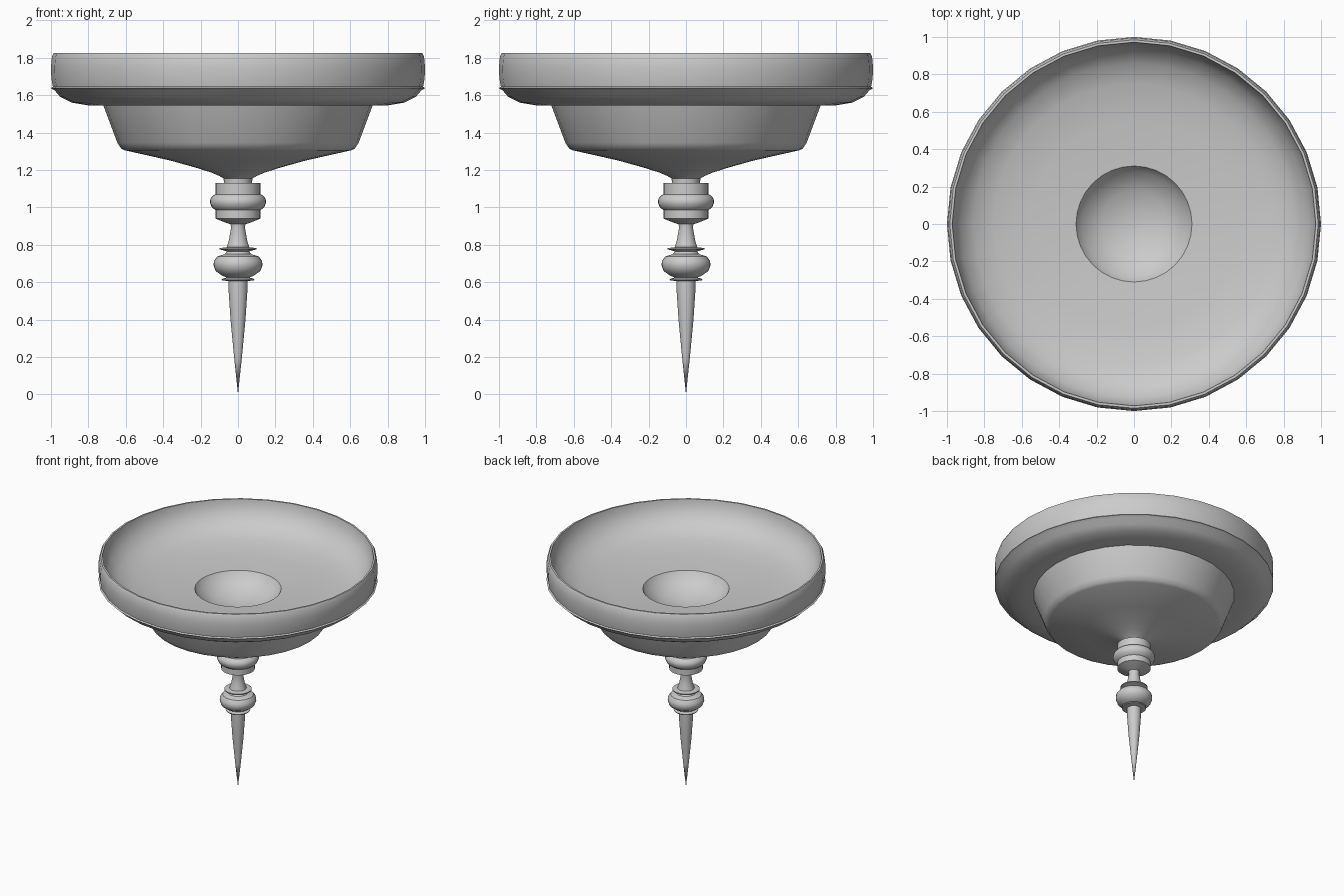
import bpy, bmesh, math

SEG = 32


def lathe(name, profile, angle=35):
    """Spin an (r, z) profile around the z axis."""
    bm = bmesh.new()
    rings = []
    for r, z in profile:
        if r == 0:
            rings.append([bm.verts.new((0, 0, z))])
        else:
            rings.append([bm.verts.new((r * math.cos(2 * math.pi * i / SEG),
                                        r * math.sin(2 * math.pi * i / SEG), z))
                          for i in range(SEG)])
    for a, b in zip(rings, rings[1:]):
        for i in range(SEG):
            j = (i + 1) % SEG
            if len(a) == 1:
                bm.faces.new((a[0], b[j], b[i]))
            elif len(b) == 1:
                bm.faces.new((a[i], a[j], b[0]))
            else:
                bm.faces.new((a[i], a[j], b[j], b[i]))
    mesh = bpy.data.meshes.new(name)
    bm.to_mesh(mesh)
    bm.free()
    obj = bpy.data.objects.new(name, mesh)
    bpy.context.collection.objects.link(obj)
    bpy.ops.object.select_all(action='DESELECT')
    obj.select_set(True)
    bpy.context.view_layer.objects.active = obj
    bpy.ops.object.shade_smooth_by_angle(angle=math.radians(angle))
    return obj


# Long pointed spike
lathe("spike", [(0, 0), (0.021, 0.2), (0.04, 0.4), (0.05, 0.55), (0.05, 0.605)])

# Lower knob between two thin discs
lathe("lower_knob", [
    (0.05, 0.605), (0.085, 0.61), (0.088, 0.617), (0.06, 0.625),
    (0.085, 0.635), (0.12, 0.66), (0.131, 0.69), (0.128, 0.715),
    (0.11, 0.738), (0.07, 0.75), (0.06, 0.765), (0.098, 0.775),
    (0.098, 0.782), (0.06, 0.787)])

# Flared neck
lathe("neck", [(0.06, 0.787), (0.05, 0.82), (0.037, 0.89), (0.04, 0.91)])

# Upper collar with a rounded band
lathe("collar", [
    (0.04, 0.91), (0.07, 0.92), (0.12, 0.94), (0.12, 0.985), (0.14, 1.0),
    (0.15, 1.025), (0.148, 1.045), (0.135, 1.062), (0.12, 1.07),
    (0.12, 1.13), (0.075, 1.13)])

# Tapered lower bowl
lathe("lower_bowl", [
    (0.075, 1.13), (0.077, 1.155), (0.10, 1.168), (0.14, 1.185), (0.21, 1.208),
    (0.36, 1.25), (0.605, 1.305), (0.625, 1.315), (0.645, 1.345), (0.72, 1.545)])

# Wide dish: underside, outer band, rim, hollow floor and central dip
lathe("dish", [
    (0.72, 1.545), (0.80, 1.545), (0.89, 1.56), (0.95, 1.59), (0.98, 1.625),
    (1.0, 1.637), (0.99, 1.645), (0.998, 1.69), (1.0, 1.75), (0.995, 1.805),
    (0.985, 1.825), (0.972, 1.825), (0.965, 1.78), (0.93, 1.71), (0.86, 1.65),
    (0.75, 1.61), (0.55, 1.585), (0.31, 1.57), (0.28, 1.52), (0.18, 1.46), (0, 1.42)])
